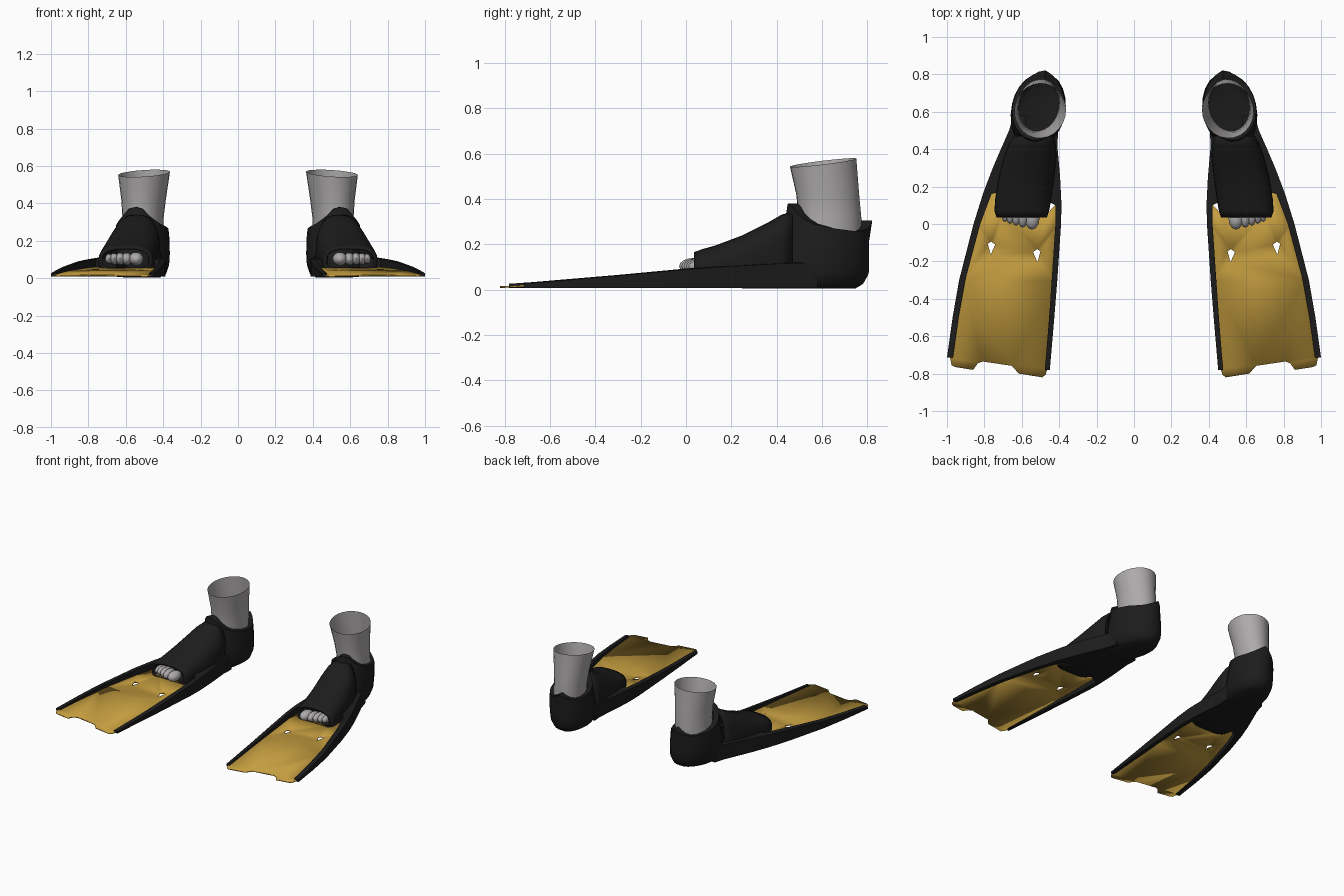
import bpy, bmesh, math
from mathutils import Vector

if "Cube" in bpy.data.objects:
    bpy.data.objects.remove(bpy.data.objects["Cube"])


def material(name, rgb):
    m = bpy.data.materials.new(name)
    m.diffuse_color = (*rgb, 1)
    m.use_nodes = True
    m.node_tree.nodes["Principled BSDF"].inputs["Base Color"].default_value = m.diffuse_color
    return m


BLACK = material("black_rubber", (0.012, 0.012, 0.012))
GOLD = material("gold_blade", (0.55, 0.335, 0.05))
SKIN = material("grey_skin", (0.42, 0.40, 0.405))


def finish(name, bm, mat, angle=40, thickness=0):
    """Turn a bmesh into a smooth object mirrored to the other foot."""
    bmesh.ops.recalc_face_normals(bm, faces=bm.faces)
    me = bpy.data.meshes.new(name)
    bm.to_mesh(me)
    bm.free()
    me.materials.append(mat)
    ob = bpy.data.objects.new(name, me)
    bpy.context.collection.objects.link(ob)
    bpy.ops.object.select_all(action='DESELECT')
    ob.select_set(True)
    bpy.context.view_layer.objects.active = ob
    bpy.ops.object.shade_smooth_by_angle(angle=math.radians(angle))
    if thickness:
        s = ob.modifiers.new("wall", 'SOLIDIFY')
        s.thickness = thickness
    m = ob.modifiers.new("other_foot", 'MIRROR')
    m.use_mirror_merge = False
    return ob


def loft(rings, cap_start=False, cap_end=False):
    """Skin a list of closed point rings."""
    bm = bmesh.new()
    vs = [[bm.verts.new(p) for p in r] for r in rings]
    n = len(rings[0])
    for a, b in zip(vs, vs[1:]):
        for i in range(n):
            j = (i + 1) % n
            bm.faces.new((a[i], a[j], b[j], b[i]))
    if cap_start:
        bm.faces.new(vs[0])
    if cap_end:
        bm.faces.new(vs[-1])
    return bm


def lerp_table(table, t):
    for (a, va), (b, vb) in zip(table, table[1:]):
        if t <= b:
            return va + (vb - va) * (t - a) / (b - a)
    return table[-1][1]


def ankle_ring(cx, cy, rx, ry, height, n=24, tilt=0.22, tab=0):
    """Tilted horizontal ellipse; angle 0 is the front, 180 the back."""
    pts = []
    for i in range(n):
        a = 2 * math.pi * i / n
        u, v = rx * math.sin(a), -ry * math.cos(a)
        x = cx + u * math.cos(tilt) - v * math.sin(tilt)
        y = cy + u * math.sin(tilt) + v * math.cos(tilt)
        deg = math.degrees(min(a, 2 * math.pi - a))
        y += tab * max(0, (deg - 140) / 40)
        z = height(x, y, deg) if callable(height) else height
        pts.append((x, y, z))
    return pts


# Leg: open tube with a slanted rim
def rim(x, y, deg):
    return 0.56 + 0.12 * (y - 0.6) - 0.06 * (x - 0.5)


finish("leg", loft([
    ankle_ring(0.515, 0.635, 0.112, 0.14, 0.2),
    ankle_ring(0.508, 0.635, 0.108, 0.14, 0.32),
    ankle_ring(0.505, 0.625, 0.118, 0.14, 0.42),
    ankle_ring(0.502, 0.605, 0.138, 0.147, rim)]), SKIN)


# Heel cup with a collar that rises at the instep and the heel tab
def collar(x, y, deg):
    return lerp_table([(0, 0.38), (18, 0.37), (35, 0.325), (60, 0.29), (90, 0.27),
                       (130, 0.255), (155, 0.27), (180, 0.305)], deg)


finish("heel_cup", loft([
    ankle_ring(0.515, 0.58, 0.095, 0.17, 0.004),
    ankle_ring(0.512, 0.59, 0.125, 0.195, 0.025),
    ankle_ring(0.512, 0.60, 0.14, 0.21, 0.07),
    ankle_ring(0.512, 0.605, 0.144, 0.207, 0.13),
    ankle_ring(0.512, 0.615, 0.143, 0.195, 0.21),
    ankle_ring(0.512, 0.623, 0.138, 0.178, collar, tab=0.025),
    ankle_ring(0.51, 0.63, 0.11, 0.142, collar)], cap_start=True), BLACK, 50)


# Foot pocket: domed sleeve, open at the toes
def dome(y, cx, hw, top, bottom, n=28):
    mid = bottom + 0.42 * (top - bottom)
    pts = []
    for i in range(n):
        a = 2 * math.pi * i / n
        c, s = math.cos(a), math.sin(a)
        e = 0.75 if s > 0 else 0.5
        x = cx + hw * math.copysign(abs(c) ** e, c)
        h = (top - mid) if s > 0 else (mid - bottom)
        pts.append((x, y, mid + h * math.copysign(abs(s) ** e, s)))
    return pts


pocket = loft([
    dome(0.035, 0.600, 0.135, 0.165, 0.046),
    dome(0.07, 0.600, 0.146, 0.178, 0.030),
    dome(0.13, 0.593, 0.150, 0.195, 0.010),
    dome(0.25, 0.575, 0.148, 0.240, 0.006),
    dome(0.36, 0.555, 0.140, 0.295, 0.005),
    dome(0.42, 0.545, 0.128, 0.330, 0.005),
    dome(0.47, 0.538, 0.110, 0.345, 0.005)])
finish("foot_pocket", pocket, BLACK, 50, 0.012)


# Side rails, widening into decks beside the pocket
def rail(name, stations):
    rings = []
    for y, outside, inside, top in stations:
        rings.append([(outside, y, 0.008), (inside, y, 0.010),
                      (inside, y, top), (outside, y, top - 0.004)])
    finish(name, loft(rings, True, True), BLACK, 30)


rail("outer_rail", [
    (-0.715, 1.0, 0.968, 0.030), (-0.5, 0.970, 0.938, 0.048),
    (-0.3, 0.935, 0.902, 0.065), (0.0, 0.858, 0.822, 0.093),
    (0.16, 0.808, 0.762, 0.104), (0.19, 0.797, 0.65, 0.106),
    (0.3, 0.755, 0.62, 0.113), (0.4, 0.712, 0.60, 0.118),
    (0.5, 0.668, 0.58, 0.122), (0.58, 0.645, 0.58, 0.122)])
rail("inner_rail", [
    (-0.78, 0.450, 0.476, 0.026), (-0.5, 0.426, 0.454, 0.045),
    (-0.3, 0.410, 0.440, 0.062), (0.0, 0.390, 0.420, 0.092),
    (0.1, 0.388, 0.420, 0.101), (0.13, 0.389, 0.48, 0.104),
    (0.25, 0.395, 0.48, 0.111), (0.42, 0.410, 0.48, 0.118),
    (0.5, 0.405, 0.46, 0.122)])

# Blade: notched sheet with two kite-shaped holes, sloping up to the foot
outline = [(0.985, -0.71), (0.975, -0.755), (0.955, -0.765), (0.86, -0.78),
           (0.835, -0.745), (0.81, -0.735), (0.655, -0.758), (0.615, -0.80),
           (0.49, -0.82), (0.472, -0.805), (0.462, -0.77), (0.425, -0.3),
           (0.405, 0.0), (0.405, 0.12), (0.46, 0.06), (0.70, 0.06),
           (0.73, 0.18), (0.775, 0.17), (0.84, 0.0), (0.918, -0.3)]
kite = [(-0.020, 0.018), (0.002, 0.034), (0.020, 0.022), (0.004, -0.036)]
holes = [[(cx + s * x, cy + y) for x, y in kite]
         for cx, cy, s in ((0.762, -0.128, 1), (0.52, -0.168, -1))]
bm = bmesh.new()
for loop in [outline] + holes:
    vs = [bm.verts.new((x, y, 0.053 + 0.046 * y)) for x, y in loop]
    for a, b in zip(vs, vs[1:] + vs[:1]):
        bm.edges.new((a, b))
bmesh.ops.triangle_fill(bm, use_beauty=True, use_dissolve=False, edges=bm.edges[:],
                        normal=Vector((0, 0, 1)))
finish("blade", bm, GOLD, 30, 0.008)

# Toes peeking out of the pocket, big toe on the inner side
bm = bmesh.new()
for x, y, r, h in ((0.545, 0.03, 0.040, 0.036), (0.595, 0.04, 0.028, 0.034),
                   (0.630, 0.05, 0.026, 0.033), (0.662, 0.06, 0.025, 0.031),
                   (0.690, 0.07, 0.022, 0.027)):
    new = bmesh.ops.create_uvsphere(bm, u_segments=12, v_segments=8, radius=1)["verts"]
    for v in new:
        v.co = Vector((x + v.co.x * r, y + v.co.y * 0.06, 0.103 + v.co.z * h))
finish("toes", bm, SKIN, 60)
